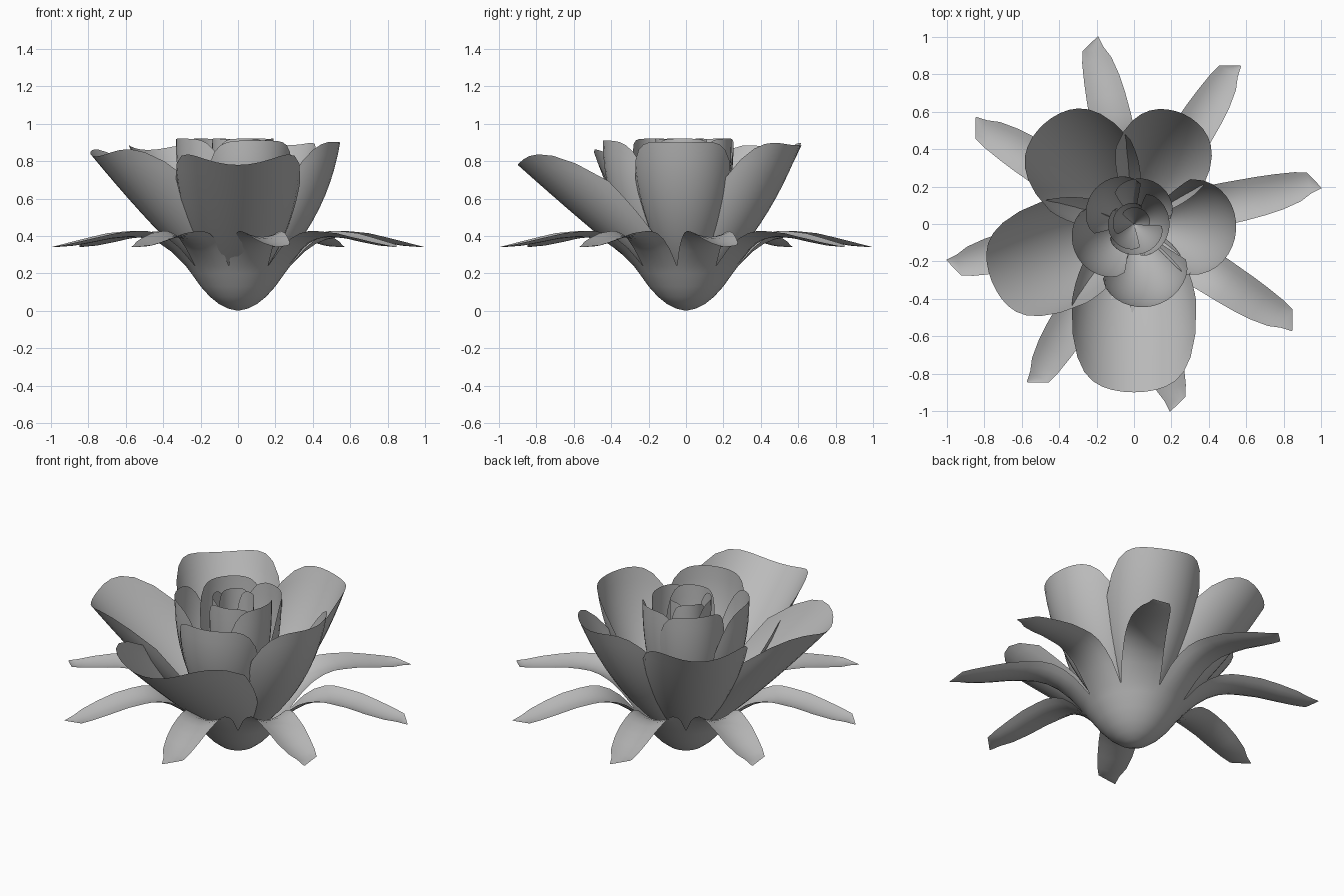
import bpy
import bmesh
from math import sin, cos, pi, radians

cube = bpy.data.objects.get("Cube")
if cube:
    bpy.data.objects.remove(cube)

GREY = (0.5, 0.5, 0.5, 1)
mat = bpy.data.materials.new("soft grey")
mat.use_nodes = True
mat.diffuse_color = GREY
mat.node_tree.nodes["Principled BSDF"].inputs["Base Color"].default_value = GREY


def add_sheet(bm, rows, cols, point):
    """Fill a grid of quads; point(i, j) gives each position."""
    grid = [[bm.verts.new(point(i, j)) for j in range(cols + 1)] for i in range(rows + 1)]
    for i in range(rows):
        for j in range(cols):
            bm.faces.new((grid[i][j], grid[i + 1][j], grid[i + 1][j + 1], grid[i][j + 1]))


def finish(bm, name):
    bmesh.ops.remove_doubles(bm, verts=bm.verts, dist=0.0005)
    bmesh.ops.recalc_face_normals(bm, faces=bm.faces)
    mesh = bpy.data.meshes.new(name)
    bm.to_mesh(mesh)
    bm.free()
    mesh.materials.append(mat)
    mesh.shade_smooth()
    obj = bpy.data.objects.new(name, mesh)
    bpy.context.collection.objects.link(obj)
    return obj


# Cup that splits into eight drooping sepals: radius, height, left and right half width, edge lift
SEPALS = 8
CUP = [(r, z, r * pi / SEPALS, r * pi / SEPALS, 0) for r, z in
       ((0, 0), (0.05, 0.011), (0.1, 0.035), (0.15, 0.075), (0.2, 0.13), (0.25, 0.2), (0.28, 0.24))]
LEAF = [(0.36, 0.315, 0.115, 0.115, 0.02), (0.42, 0.355, 0.115, 0.115, 0.03),
        (0.48, 0.38, 0.115, 0.115, 0.035), (0.54, 0.392, 0.113, 0.113, 0.035),
        (0.6, 0.395, 0.11, 0.112, 0.03), (0.7, 0.385, 0.105, 0.107, 0.03),
        (0.8, 0.365, 0.097, 0.097, 0.027), (0.9, 0.348, 0.085, 0.075, 0.02),
        (0.963, 0.343, 0.07, 0.045, 0.01), (1.02, 0.34, -0.025, 0.03, 0)]
SECTIONS = CUP + LEAF
bm = bmesh.new()
for k in range(SEPALS):
    middle = radians(12.5) + k * 2 * pi / SEPALS

    def sepal_point(i, j):
        r, z, left, right, lift = SECTIONS[i]
        a = middle + (-right + (left + right) * j / 6) / max(r, 0.001)
        return (r * cos(a), r * sin(a), z + lift * (j / 3 - 1) ** 2)

    add_sheet(bm, len(SECTIONS) - 1, 6, sepal_point)
finish(bm, "cup_and_sepals")


# Petal: a cupped sheet following a curved profile from the base to the rim
def petal(name, angle, reach, top, radius):
    bend_r = 0.25 + (0.9 - reach) * 0.63 if reach > 0.55 else min(0.46, reach)
    bend_z = min(0.38, 0.2 + (0.9 - reach) * 0.5)
    spread = radians(75)
    ca, sa = cos(angle), sin(angle)
    rows, cols = 14, 16

    def point(i, j):
        t = 2 * j / cols - 1
        s = (i / rows) * (1 - 0.27 * abs(t) ** 5)
        r = 2 * s * (1 - s) * bend_r + s * s * reach
        z = 0.05 * (1 - s) ** 2 + 2 * s * (1 - s) * bend_z + s * s * top
        # Direction of the profile, and its normal towards the axis
        dr = (1 - s) * bend_r + s * (reach - bend_r)
        dz = (1 - s) * (bend_z - 0.05) + s * (top - bend_z)
        size = (dr * dr + dz * dz) ** 0.5
        curl = radius * (1 - (1 - s) ** 2.2)
        lift = curl * (1 - cos(t * spread))
        side = curl * sin(t * spread)
        r -= lift * dz / size
        z += lift * dr / size
        return (r * ca - side * sa, r * sa + side * ca, z)

    bm = bmesh.new()
    add_sheet(bm, rows, cols, point)
    finish(bm, name)


# Outer and middle petals: direction, reach, height, curl radius
PETALS = [(-90, 0.9, 0.78, 0.365), (-158, 0.82, 0.825, 0.325), (132, 0.72, 0.86, 0.315),
          (66, 0.645, 0.885, 0.28), (-3, 0.547, 0.9, 0.28), (-77, 0.45, 0.91, 0.25),
          (-150, 0.35, 0.92, 0.22), (137, 0.28, 0.92, 0.2), (65, 0.25, 0.92, 0.18)]
for n, (angle, reach, top, radius) in enumerate(PETALS):
    petal("petal_%d" % (n + 1), radians(angle), reach, top, radius)

# Tightly wound heart of the flower
for n in range(5):
    reach = 0.19 - 0.025 * n
    petal("heart_petal_%d" % (n + 1), radians(-5 - 72 * n), reach, 0.92, reach * 0.95)
